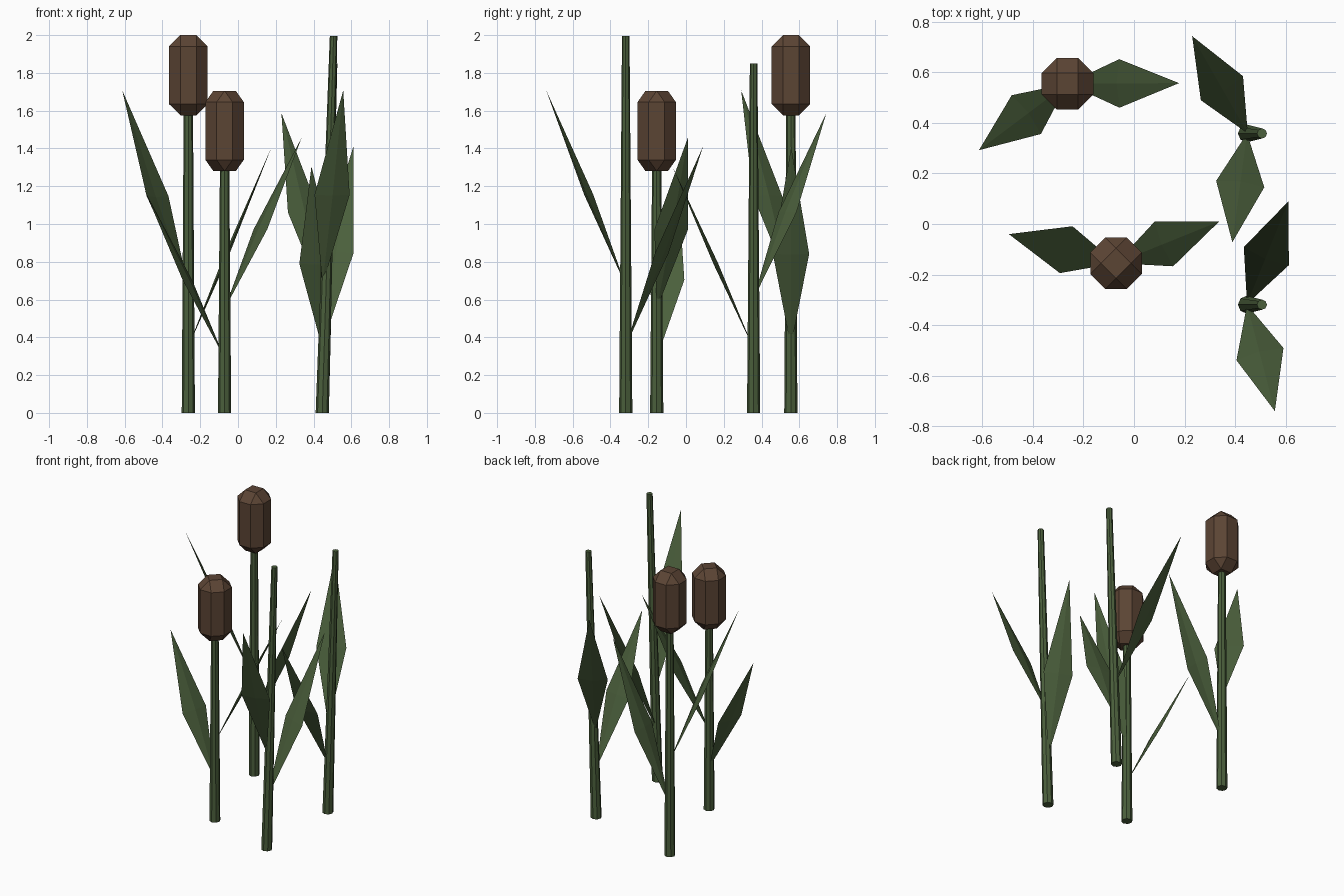
import bpy, bmesh
from math import radians
from mathutils import Vector, Matrix

if "Cube" in bpy.data.objects:
    bpy.data.objects.remove(bpy.data.objects["Cube"])


def material(name, rgb):
    m = bpy.data.materials.new(name)
    m.diffuse_color = (*rgb, 1)
    m.use_nodes = True
    m.node_tree.nodes["Principled BSDF"].inputs["Base Color"].default_value = m.diffuse_color
    return m


GREEN = material("reed_green", (0.070, 0.115, 0.045))
BROWN = material("seed_brown", (0.105, 0.058, 0.034))


def finish(name, bm, mat):
    bmesh.ops.recalc_face_normals(bm, faces=bm.faces)
    mesh = bpy.data.meshes.new(name)
    bm.to_mesh(mesh)
    bm.free()
    mesh.materials.append(mat)
    obj = bpy.data.objects.new(name, mesh)
    bpy.context.collection.objects.link(obj)
    return obj


# Tapered eight-sided stem that leans sideways with height
def stem(name, x, y, height, lean=0.0, r_top=0.02):
    bm = bmesh.new()
    bmesh.ops.create_cone(bm, cap_ends=True, segments=8, radius1=0.035,
                          radius2=r_top, depth=height)
    for v in bm.verts:
        v.co.z += height / 2
        v.co.x += x + lean * v.co.z / height
        v.co.y += y
    finish(name, bm, GREEN)


# Seed head: tall box with every edge chamfered
def seed_head(name, x, y, z0, z1, turn):
    bm = bmesh.new()
    bmesh.ops.create_cube(bm, size=1)
    bmesh.ops.scale(bm, vec=(0.204, 0.204, z1 - z0), verts=bm.verts)
    bmesh.ops.bevel(bm, geom=bm.edges[:], offset=0.06, segments=1,
                    affect='EDGES', profile=0.5)
    bm.transform(Matrix.Translation((x, y, (z0 + z1) / 2))
                 @ Matrix.Rotation(radians(turn), 4, 'Z'))
    finish(name, bm, BROWN)


# Leaf: long thin spindle with a shallow ridge on both faces
def leaf(name, base, tip, half_width=0.096, half_thick=0.012):
    base, tip = Vector(base), Vector(tip)
    along = tip - base
    side = along.cross(Vector((0, 0, 1))).normalized()
    up = side.cross(along).normalized()
    mid = base + along * 0.465
    bm = bmesh.new()
    ring = [bm.verts.new(mid + o) for o in (side * half_width, up * half_thick,
                                            -side * half_width, -up * half_thick)]
    ends = [bm.verts.new(base), bm.verts.new(tip)]
    for e in ends:
        for i in range(4):
            bm.faces.new((ring[i], ring[(i + 1) % 4], e))
    finish(name, bm, GREEN)


# Flowering reeds
stem("stem_back", -0.263, 0.555, 1.70, r_top=0.024)
seed_head("seed_head_back", -0.263, 0.555, 1.575, 2.0, 0)
stem("stem_front", -0.071, -0.155, 1.40, r_top=0.024)
seed_head("seed_head_front", -0.071, -0.155, 1.28, 1.705, 45)

# Bare leaning reeds
stem("bare_stem_back", 0.446, 0.358, 1.85, lean=0.06)
stem("bare_stem_front", 0.446, -0.319, 1.995, lean=0.06)

# Leaves, two per reed: base on the stem axis, then tip
for name, base, tip in [
    ("leaf_back_right", (-0.263, 0.555, 0.35), (0.178, 0.557, 1.408)),
    ("leaf_back_left", (-0.263, 0.555, 0.66), (-0.613, 0.292, 1.708)),
    ("leaf_front_left", (-0.071, -0.155, 0.29), (-0.495, -0.04, 1.18)),
    ("leaf_front_right", (-0.071, -0.155, 0.55), (0.337, 0.010, 1.457)),
    ("leaf_bare_back_a", (0.450, 0.358, 0.605), (0.230, 0.743, 1.587)),
    ("leaf_bare_back_b", (0.447, 0.358, 0.34), (0.389, -0.072, 1.306)),
    ("leaf_bare_front_a", (0.447, -0.316, 0.36), (0.611, 0.090, 1.410)),
    ("leaf_bare_front_b", (0.447, -0.319, 0.675), (0.557, -0.740, 1.707)),
]:
    leaf(name, base, tip)
